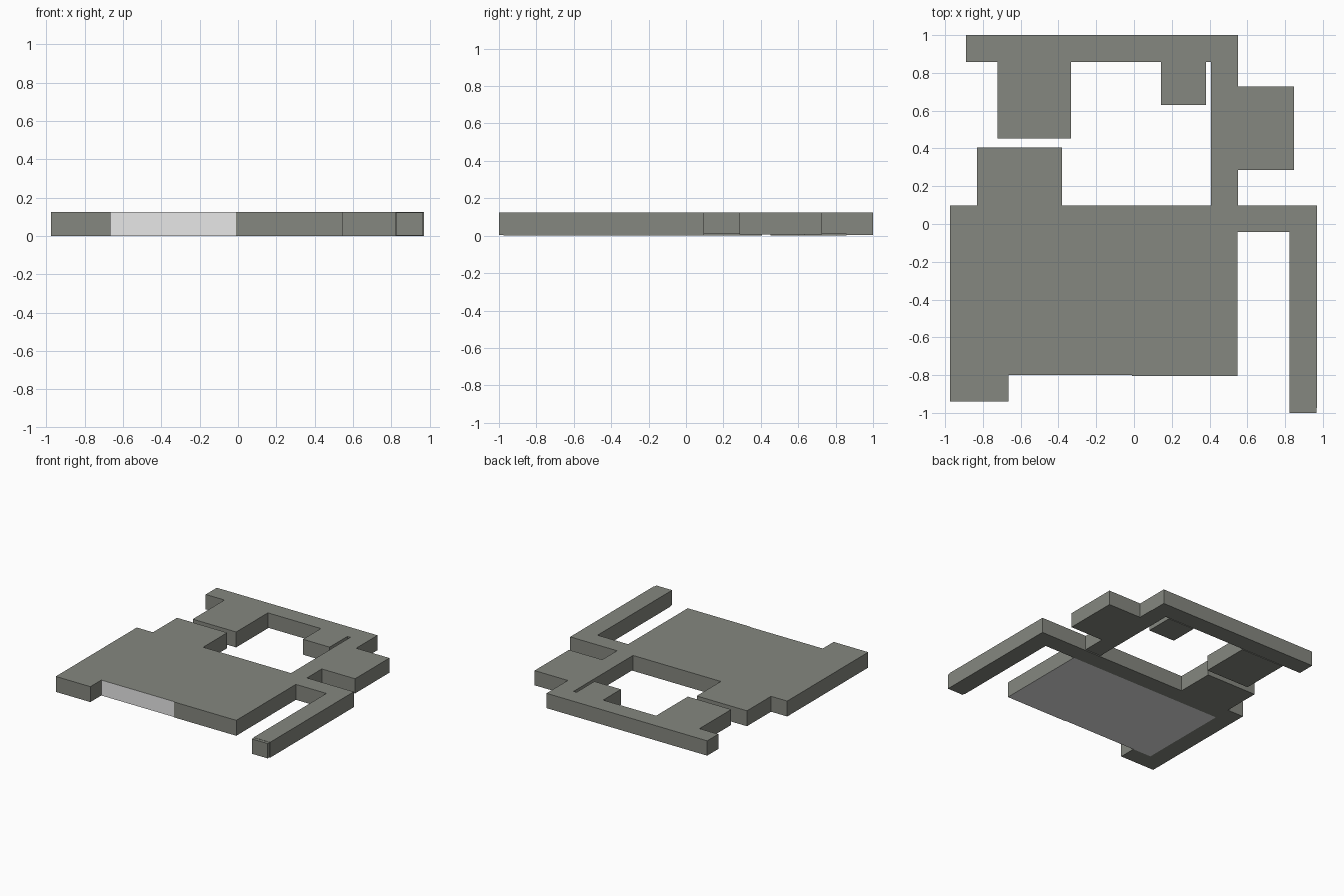
import bpy, bmesh
from mathutils import Vector

if "Cube" in bpy.data.objects:
    bpy.data.objects.remove(bpy.data.objects["Cube"])

TOP = 0.125


def material(name, rgb):
    m = bpy.data.materials.new(name)
    m.diffuse_color = (*rgb, 1.0)
    m.use_nodes = True
    m.node_tree.nodes["Principled BSDF"].inputs["Base Color"].default_value = m.diffuse_color
    return m


stone = material("olive grey stone", (0.235, 0.245, 0.215))
plain = material("light grey plaster", (0.8, 0.8, 0.8))


def block(name, x0, x1, y0, y1, z0=0.0, z1=TOP, pale=()):
    """Flat box; faces whose normal matches a 'pale' direction are light grey."""
    bm = bmesh.new()
    bmesh.ops.create_cube(bm, size=1.0)
    for v in bm.verts:
        v.co = Vector((x1 if v.co.x > 0 else x0,
                       y1 if v.co.y > 0 else y0,
                       z1 if v.co.z > 0 else z0))
    bm.normal_update()
    for f in bm.faces:
        if any(f.normal.dot(Vector(d)) > 0.9 for d in pale):
            f.material_index = 1
    me = bpy.data.meshes.new(name)
    bm.to_mesh(me)
    bm.free()
    me.materials.append(stone)
    me.materials.append(plain)
    ob = bpy.data.objects.new(name, me)
    bpy.context.collection.objects.link(ob)
    return ob


DOWN, FRONT = (0, 0, -1), (0, -1, 0)

# Two large halls with pale floors; the left one has a pale front wall
block("left_hall", -0.83, -0.01, -0.80, -0.042, pale=(DOWN, FRONT))
block("right_hall", -0.01, 0.548, -0.805, -0.042, pale=(DOWN,))

# Corridors
block("main_corridor", -0.975, 0.97, -0.042, 0.097)
block("left_corridor", -0.975, -0.83, -0.80, -0.042)
block("front_left_corridor", -0.975, -0.665, -0.94, -0.80)
block("right_corridor", 0.822, 0.97, -0.975, -0.042)
block("right_corridor_end", 0.824, 0.966, -1.0, -0.975, 0.003, 0.123)
block("middle_corridor", 0.407, 0.55, 0.097, 0.858, 0.008)
block("back_corridor", -0.89, 0.55, 0.858, 1.0, 0.005)

# Small side rooms
block("lower_left_room", -0.83, -0.38, 0.097, 0.405)
block("upper_left_room", -0.722, -0.333, 0.452, 0.858)
block("back_small_room", 0.142, 0.38, 0.63, 0.858)
block("right_room", 0.55, 0.848, 0.287, 0.727, 0.006)
